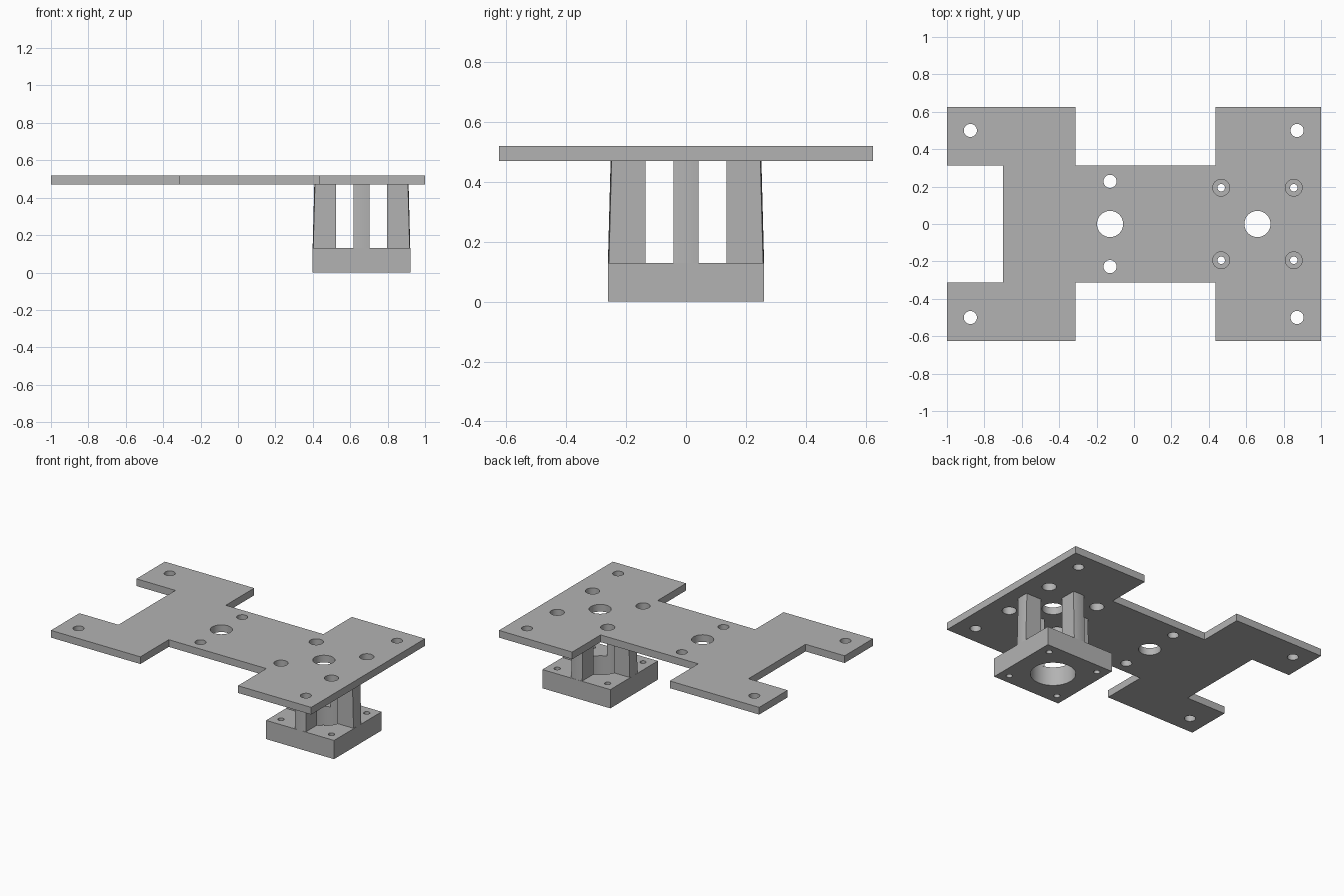
import bpy, bmesh, math

cube = bpy.data.objects.get("Cube")
if cube:
    bpy.data.objects.remove(cube, do_unlink=True)

grey = bpy.data.materials.new("light grey")
grey.use_nodes = True
colour = (0.45, 0.45, 0.45, 1)
grey.diffuse_color = colour
grey.node_tree.nodes["Principled BSDF"].inputs["Base Color"].default_value = colour

MOUNT_X = 0.66
BORE = 0.142


def circle(x, y, r, sides=48):
    return [(x + r * math.cos(2 * math.pi * i / sides),
             y + r * math.sin(2 * math.pi * i / sides)) for i in range(sides)]


def finish(name, bm):
    bmesh.ops.remove_doubles(bm, verts=bm.verts, dist=0.0001)
    bmesh.ops.recalc_face_normals(bm, faces=bm.faces)
    mesh = bpy.data.meshes.new(name)
    bm.to_mesh(mesh)
    bm.free()
    mesh.materials.clear()
    mesh.materials.append(grey)
    obj = bpy.data.objects.new(name, mesh)
    bpy.context.collection.objects.link(obj)
    bpy.ops.object.select_all(action='DESELECT')
    obj.select_set(True)
    bpy.context.view_layer.objects.active = obj
    bpy.ops.object.shade_smooth_by_angle(angle=math.radians(30))
    return obj


def slab(name, outline, holes, z0, z1):
    """Extrude an outline with holes between two heights."""
    bm = bmesh.new()
    edges = []
    for loop in [outline] + holes:
        verts = [bm.verts.new((x, y, z0)) for x, y in loop]
        edges += [bm.edges.new((v, verts[i - 1])) for i, v in enumerate(verts)]
    bmesh.ops.triangle_fill(bm, edges=edges, use_beauty=True, use_dissolve=False)
    result = bmesh.ops.extrude_face_region(bm, geom=bm.faces[:], use_keep_orig=True)
    top = [g for g in result["geom"] if isinstance(g, bmesh.types.BMVert)]
    bmesh.ops.translate(bm, verts=top, vec=(0, 0, z1 - z0))
    return finish(name, bm)


# Top plate: half outline mirrored across y
half = [(-0.70, 0.313), (-1, 0.313), (-1, 0.625), (-0.313, 0.625),
        (-0.313, 0.313), (0.437, 0.313), (0.437, 0.625), (1, 0.625)]
outline = half + [(x, -y) for x, y in reversed(half)]
screws = [(MOUNT_X + sx * 0.194, sy * 0.194) for sx in (-1, 1) for sy in (-1, 1)]
holes = [circle(MOUNT_X, 0, 0.07), circle(-0.128, 0, 0.07)]
for side in (-1, 1):
    holes += [circle(x, side * 0.5, 0.035) for x in (-0.875, 0.872)]
    holes.append(circle(-0.128, side * 0.228, 0.035))
holes += [circle(x, y, 0.045) for x, y in screws]
slab("top_plate", outline, holes, 0.47, 0.52)

# Square base block with a central bore and screw holes
h = 0.261
square = [(MOUNT_X + sx * h, sy * h) for sx, sy in ((-1, -1), (1, -1), (1, 1), (-1, 1))]
slab("base_block", square,
     [circle(MOUNT_X, 0, BORE)] + [circle(x, y, 0.02) for x, y in screws], 0, 0.13)


# Pillars: concave inner face, tapered convex outer face
def pillar(name, angle, width=0.085, steps=8):
    bm = bmesh.new()
    rings = []
    for z, outer in ((0.13, 0.261), (0.47, 0.252)):
        offsets = [width * (i / steps - 0.5) for i in range(steps + 1)]
        points = [(math.sqrt(outer ** 2 - t * t), t) for t in offsets]
        points += [(math.sqrt(BORE ** 2 - t * t), t) for t in reversed(offsets)]
        c, s = math.cos(angle), math.sin(angle)
        rings.append([bm.verts.new((MOUNT_X + x * c - y * s, x * s + y * c, z))
                      for x, y in points])
    low, high = rings
    for i in range(len(low)):
        bm.faces.new((low[i - 1], low[i], high[i], high[i - 1]))
    bm.faces.new(low)
    bm.faces.new(high)
    finish(name, bm)


for i, side in enumerate(("left", "back", "right", "front")):
    pillar(side + "_pillar", i * math.pi / 2)
